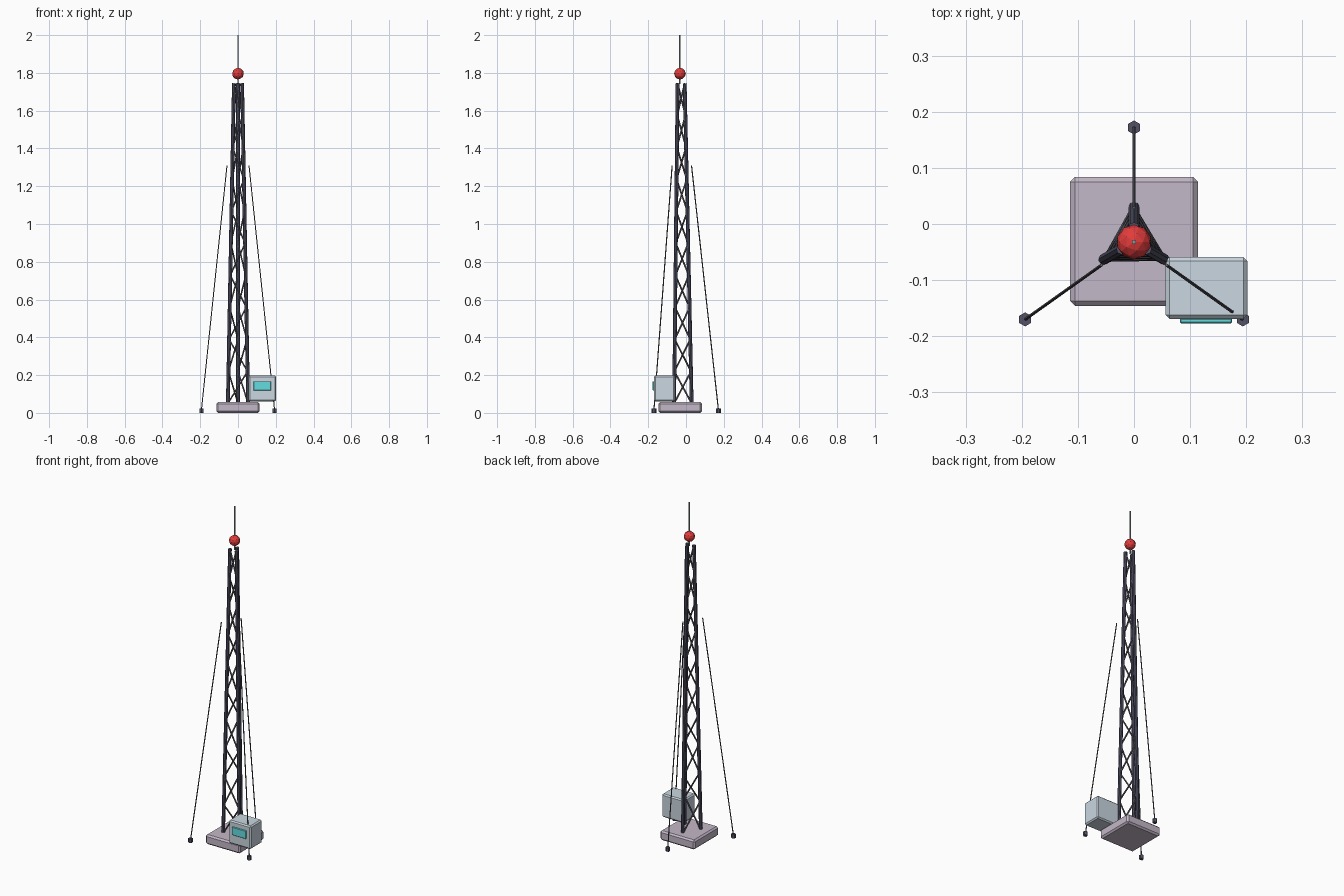
import bpy, bmesh, math
from mathutils import Vector

if "Cube" in bpy.data.objects:
    bpy.data.objects.remove(bpy.data.objects["Cube"])


def material(name, color):
    m = bpy.data.materials.new(name)
    m.use_nodes = True
    m.diffuse_color = (*color, 1)
    m.node_tree.nodes["Principled BSDF"].inputs["Base Color"].default_value = (*color, 1)
    return m


steel = material("dark steel", (0.085, 0.085, 0.135))
brace_grey = material("brace grey", (0.12, 0.12, 0.15))
cable = material("cable grey", (0.11, 0.11, 0.13))
concrete = material("mauve concrete", (0.55, 0.48, 0.58))
casing = material("pale blue casing", (0.59, 0.68, 0.75))
glass = material("teal screen", (0.13, 0.72, 0.75))
red = material("beacon red", (0.76, 0.045, 0.045))
mast_grey = material("mast grey", (0.3, 0.33, 0.34))


def finish(name, bm, mat):
    mesh = bpy.data.meshes.new(name)
    bm.to_mesh(mesh)
    bm.free()
    mesh.materials.append(mat)
    obj = bpy.data.objects.new(name, mesh)
    bpy.context.collection.objects.link(obj)
    return obj


def add_rod(bm, a, b, radius, sides):
    a, b = Vector(a), Vector(b)
    axis = b - a
    made = bmesh.ops.create_cone(bm, cap_ends=True, segments=sides, radius1=radius,
                                 radius2=radius, depth=axis.length)["verts"]
    bmesh.ops.rotate(bm, verts=made, matrix=Vector((0, 0, 1)).rotation_difference(axis).to_matrix())
    bmesh.ops.translate(bm, verts=made, vec=(a + b) / 2)


def rod(name, a, b, radius, sides, mat):
    bm = bmesh.new()
    add_rod(bm, a, b, radius, sides)
    return finish(name, bm, mat)


def box(name, low, high, mat, bevel):
    low, high = Vector(low), Vector(high)
    bm = bmesh.new()
    bmesh.ops.create_cube(bm, size=1)
    bmesh.ops.scale(bm, verts=bm.verts, vec=high - low)
    bmesh.ops.translate(bm, verts=bm.verts, vec=(low + high) / 2)
    bmesh.ops.bevel(bm, geom=bm.edges[:], offset=bevel, segments=1, profile=0.5, affect="EDGES")
    return finish(name, bm, mat)


CENTRE = Vector((0, -0.032, 0))
FOOT, TOP = 0.05, 1.745
SIDES = ("back", "right", "left")


def leg_point(i, t):
    """Point on the axis of leg i, t running from foot to top."""
    angle = math.radians(90 + 120 * i)
    r = 0.062 + (0.025 - 0.062) * t
    return CENTRE + Vector((r * math.cos(angle), r * math.sin(angle), FOOT + (TOP - FOOT) * t))


# Foundation slab
box("foundation_slab", (-0.114, -0.146, 0), (0.114, 0.084, 0.057), concrete, 0.009)

# Tapering three-legged lattice with zigzag bracing on each face
BAYS = 10
for i, side in enumerate(SIDES):
    rod(side + "_leg", leg_point(i, 0), leg_point(i, 1), 0.01, 8, steel)
    ends = (i, (i + 1) % 3)
    bm = bmesh.new()
    for k in range(BAYS):
        add_rod(bm, leg_point(ends[k % 2], k / BAYS),
                leg_point(ends[(k + 1) % 2], (k + 1) / BAYS), 0.0045, 6)
    finish(side + "_zigzag_brace", bm, brace_grey)

# Guy wires and ground anchors
for side, offset in zip(SIDES, ((0, 0.204), (-0.194, -0.138), (0.194, -0.138))):
    out = Vector((*offset, 0))
    foot = CENTRE + out
    rod(side + "_guy_wire", foot + Vector((0, 0, 0.012)),
        CENTRE + out * 0.3 + Vector((0, 0, 1.31)), 0.003, 6, cable)
    rod(side + "_ground_anchor", foot, foot + Vector((0, 0, 0.023)), 0.0125, 6, steel)

# Equipment cabinet with screen
box("equipment_cabinet", (0.056, -0.169, 0.06), (0.202, -0.059, 0.198), casing, 0.007)
box("cabinet_screen", (0.082, -0.177, 0.119), (0.175, -0.168, 0.167), glass, 0.002)

# Mast and beacon
rod("antenna_mast", CENTRE + Vector((0, 0, 1.74)), CENTRE + Vector((0, 0, 2)), 0.004, 6, mast_grey)
bm = bmesh.new()
bmesh.ops.create_icosphere(bm, subdivisions=2, radius=0.031)
bmesh.ops.translate(bm, verts=bm.verts, vec=CENTRE + Vector((0, 0, 1.796)))
finish("beacon_ball", bm, red)
